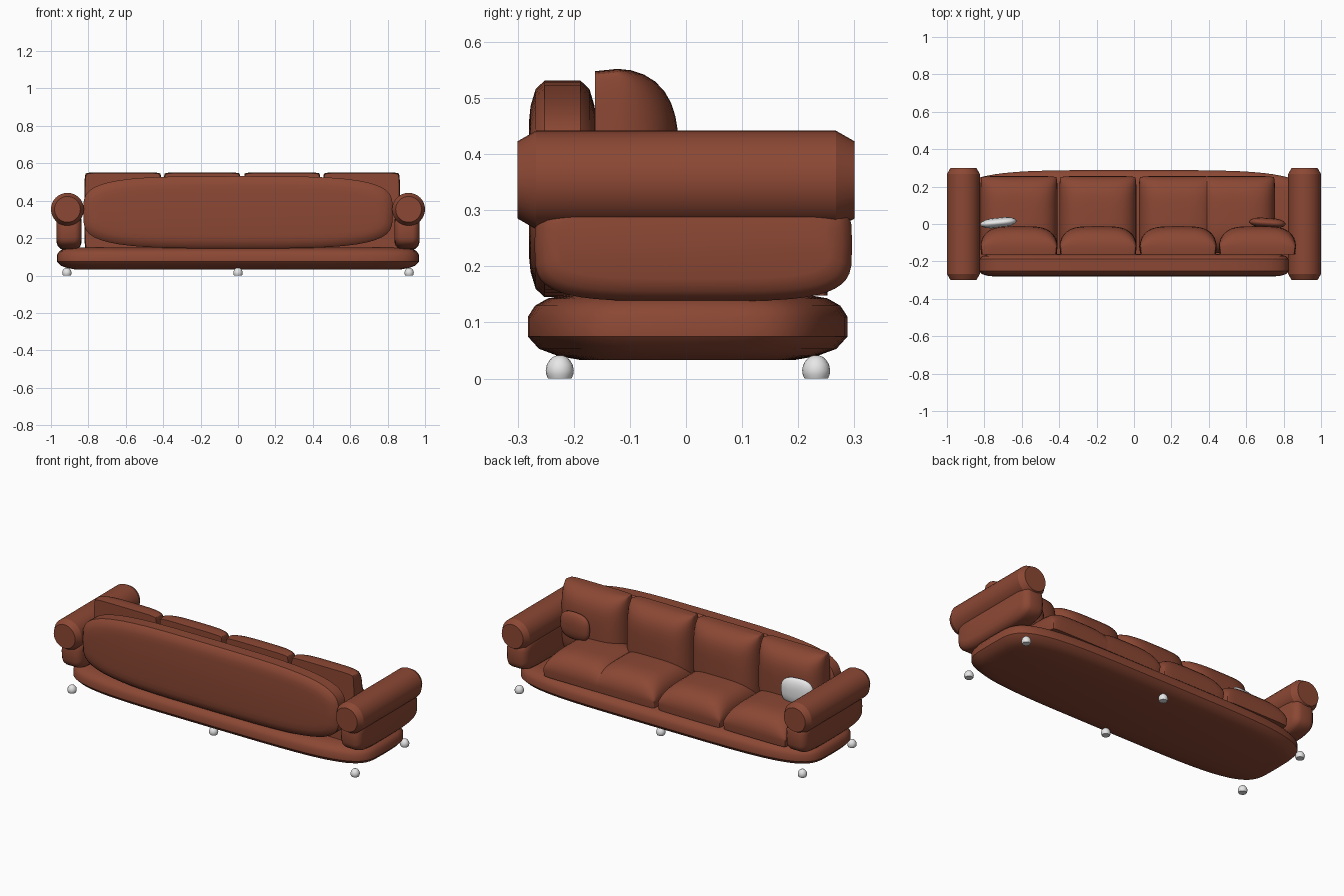
import bpy, bmesh, math
from mathutils import Euler

if "Cube" in bpy.data.objects:
    bpy.data.objects.remove(bpy.data.objects["Cube"])


def material(name, rgb):
    m = bpy.data.materials.new(name)
    m.diffuse_color = (*rgb, 1.0)
    m.use_nodes = True
    m.node_tree.nodes["Principled BSDF"].inputs["Base Color"].default_value = m.diffuse_color
    return m


BROWN = material("brown leather", (0.26, 0.064, 0.034))
WHITE = material("off white", (0.8, 0.8, 0.8))


def finish(bm, name, loc, rot, mat, angle=40):
    bmesh.ops.recalc_face_normals(bm, faces=bm.faces)
    me = bpy.data.meshes.new(name)
    bm.to_mesh(me)
    bm.free()
    me.materials.append(mat)
    ob = bpy.data.objects.new(name, me)
    ob.location = loc
    ob.rotation_euler = Euler([math.radians(a) for a in rot])
    bpy.context.collection.objects.link(ob)
    bpy.ops.object.select_all(action='DESELECT')
    ob.select_set(True)
    bpy.context.view_layer.objects.active = ob
    bpy.ops.object.shade_smooth_by_angle(angle=math.radians(angle))
    return ob


def slab(name, a, b, n, rings, loc, rot=(0, 0, 0), mat=BROWN, sides=48, angle=40):
    """Superellipse outline stacked along local z; rings = (z, inset)."""
    bm = bmesh.new()
    loops = []
    for z, d in rings:
        loop = []
        for i in range(sides):
            t = math.tau * i / sides
            c, s = math.cos(t), math.sin(t)
            x = math.copysign(abs(c) ** (2 / n), c) * (a - d)
            y = math.copysign(abs(s) ** (2 / n), s) * (b - d)
            loop.append(bm.verts.new((x, y, z)))
        loops.append(loop)
    for l0, l1 in zip(loops, loops[1:]):
        for i in range(sides):
            j = (i + 1) % sides
            bm.faces.new((l0[i], l0[j], l1[j], l1[i]))
    bm.faces.new(loops[0])
    bm.faces.new(loops[-1])
    return finish(bm, name, loc, rot, mat, angle)


def mirrored(rings):
    """Extend a half profile (z <= 0) to both sides."""
    return rings + [(-z, d) for z, d in reversed(rings)]


def cushion(name, loc, rot=(0, 0, 0), half=0.206, wall=0.04, dome=0.11, n=20):
    """Square half pillow: flat underside, short wall, domed face."""
    bm = bmesh.new()
    us = [math.sin(math.pi / 2 * (2 * i / n - 1)) for i in range(n + 1)]
    grid = []
    for v in us:
        row = []
        for u in us:
            h = wall + dome * math.sqrt(max(0, (1 - u ** 4) * (1 - v ** 4)))
            k = 1 - 0.03 * (u * v) ** 8          # soften the corners
            row.append(bm.verts.new((u * half * k, v * half * k, h)))
        grid.append(row)
    for i in range(n):
        for j in range(n):
            bm.faces.new((grid[i][j], grid[i][j + 1], grid[i + 1][j + 1], grid[i + 1][j]))
    # wall and flat underside
    rim = (grid[0][:-1] + [r[-1] for r in grid[:-1]]
           + grid[-1][:0:-1] + [r[0] for r in grid[:0:-1]])
    low = [bm.verts.new((v.co.x * 0.98, v.co.y * 0.98, 0)) for v in rim]
    for i in range(len(rim)):
        j = (i + 1) % len(rim)
        bm.faces.new((rim[i], low[i], low[j], rim[j]))
    bm.faces.new(low)
    return finish(bm, name, loc, rot, BROWN, 60)


# base plinth
slab("base", 0.968, 0.285, 4.5,
     [(0.033, 0.095), (0.04, 0.055), (0.053, 0.02), (0.075, 0.0), (0.11, 0.0),
      (0.13, 0.013), (0.143, 0.036), (0.149, 0.07)], (0, 0.003, 0), sides=64)

# backrest slab
slab("backrest", 0.828, 0.193, 3.8,
     mirrored([(-0.06, 0.075), (-0.057, 0.045), (-0.048, 0.015), (-0.032, 0.0)]),
     (0, -0.22, 0.338), (90, 0, 0))

# arms: lower padded panel and round roll
for side, label in ((-1, "left"), (1, "right")):
    slab("arm_panel_" + label, 0.283, 0.10, 4,
         mirrored([(-0.067, 0.04), (-0.06, 0.018), (-0.045, 0.004), (-0.03, 0.0)]),
         (side * 0.903, 0.013, 0.238), (90, 0, 90))
    slab("arm_roll_" + label, 0.088, 0.088, 2,
         mirrored([(-0.3, 0.019), (-0.267, 0.0)]),
         (side * 0.912, 0, 0.354), (90, 0, 0), sides=32, angle=25)

# seat cushions, the last two overlapping
for i, x in enumerate((-0.615, -0.193, 0.232, 0.548)):
    cushion("seat_cushion_%d" % (i + 1), (x, 0.05, 0.148))

# back cushions
for i, x in enumerate((-0.615, -0.192, 0.236, 0.66)):
    cushion("back_cushion_%d" % (i + 1), (x, -0.162, 0.346), (-90, 0, 0))

# throw pillows
PILLOW = mirrored([(-0.026, 0.055), (-0.022, 0.03), (-0.014, 0.01), (-0.005, 0.0)])
slab("throw_pillow_white", 0.097, 0.078, 2.8, PILLOW,
     (-0.725, 0.007, 0.356), (90, 0, 6), WHITE, 32, 60)
slab("throw_pillow_brown", 0.097, 0.078, 2.8, PILLOW,
     (0.713, 0.006, 0.356), (90, 0, -4), BROWN, 32, 60)

# ball feet
for i, x in enumerate((-0.915, 0, 0.915)):
    for y, label in ((-0.225, "rear"), (0.232, "front")):
        slab("foot_%s_%d" % (label, i + 1), 0.025, 0.025, 2,
             [(0, 0.004), (0.007, 0.001), (0.015, 0.0), (0.025, 0.002),
              (0.033, 0.007), (0.038, 0.012), (0.041, 0.019)],
             (x, y, 0), mat=WHITE, sides=16)
